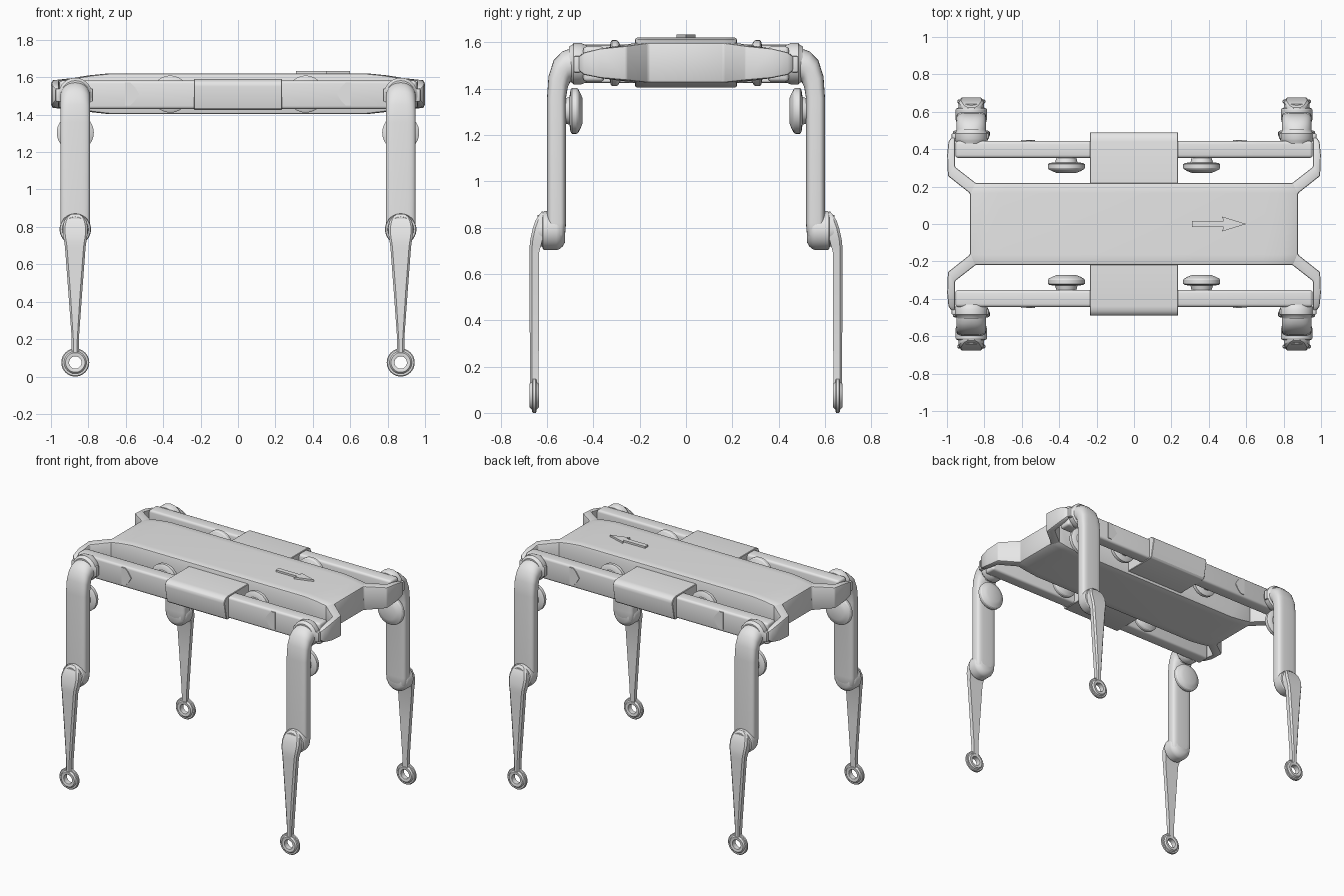
import bpy, bmesh, math
from mathutils import Vector

cube = bpy.data.objects.get("Cube")
if cube:
    bpy.data.objects.remove(cube, do_unlink=True)

grey = bpy.data.materials.new("light_grey")
grey.use_nodes = True
GREY = (0.8, 0.8, 0.8, 1.0)
grey.diffuse_color = GREY
grey.node_tree.nodes["Principled BSDF"].inputs["Base Color"].default_value = GREY


def finish(name, bm, mirror="", bevel=0.0, segments=2):
    """Bevel sharp edges, shade, and mirror the part across the named axes."""
    bmesh.ops.recalc_face_normals(bm, faces=bm.faces)
    if bevel:
        edges = [e for e in bm.edges if e.calc_face_angle(0) > math.radians(40)]
        bmesh.ops.bevel(bm, geom=edges, offset=bevel, segments=segments,
                        profile=0.5, affect='EDGES', clamp_overlap=True)
    mesh = bpy.data.meshes.new(name)
    bm.to_mesh(mesh)
    bm.free()
    mesh.materials.append(grey)
    mesh.shade_smooth()
    mesh.set_sharp_from_angle(angle=math.radians(30))
    obj = bpy.data.objects.new(name, mesh)
    bpy.context.scene.collection.objects.link(obj)
    if mirror:
        mod = obj.modifiers.new("mirror", 'MIRROR')
        mod.use_axis = ("x" in mirror, "y" in mirror, False)
        mod.use_mirror_merge = False
    return obj


def loft(name, rings, caps=True, closed=False, **kw):
    """Skin a list of equal-length point rings."""
    bm = bmesh.new()
    rows = [[bm.verts.new(p) for p in ring] for ring in rings]
    pairs = list(zip(rows, rows[1:]))
    if closed:
        pairs.append((rows[-1], rows[0]))
    for a, b in pairs:
        n = len(a)
        for i in range(n):
            j = (i + 1) % n
            bm.faces.new((a[i], a[j], b[j], b[i]))
    if caps and not closed:
        bm.faces.new(rows[0])
        bm.faces.new(rows[-1])
    return finish(name, bm, **kw)


def lathe(name, x, z, profile, closed=False, n=40, **kw):
    """Turn a (y, radius) profile around an axis along y."""
    rings = [[(x + r * math.cos(2 * math.pi * i / n), y,
               z + r * math.sin(2 * math.pi * i / n)) for i in range(n)]
             for y, r in profile]
    return loft(name, rings, closed=closed, **kw)


def oval(x, y, z, tilt, hw, hd, power, n=32):
    """Rounded cross-section; tilt 0 faces along y, 90 faces along z."""
    v = Vector((0, math.sin(math.radians(tilt)), math.cos(math.radians(tilt))))
    pts = []
    for i in range(n):
        c, s = math.cos(2 * math.pi * i / n), math.sin(2 * math.pi * i / n)
        a = math.copysign(abs(c) ** (2 / power), c) * hw
        b = math.copysign(abs(s) ** (2 / power), s) * hd
        pts.append(Vector((x + a, y, z)) + v * b)
    return pts


def box(name, x0, x1, y0, y1, z0, z1, **kw):
    ring = [(y0, z0), (y1, z0), (y1, z1), (y0, z1)]
    return loft(name, [[(x, y, z) for y, z in ring] for x in (x0, x1)], **kw)


# Central deck, slightly thinner toward both ends
half = [(0.877, 1.427), (0.79, 1.414), (0.70, 1.404),]
upper = [(0.70, 1.62), (0.79, 1.611), (0.877, 1.598)]
outline = half + [(-x, z) for x, z in reversed(half)]
outline += [(-x, z) for x, z in reversed(upper)] + upper
plan = [(-0.22, 0.975), (-0.165, 1.0), (0.165, 1.0), (0.22, 0.975)]
loft("deck", [[(x * k, y, z) for x, z in outline] for y, k in plan], bevel=0.01)

# Direction arrow on the deck
arrow = [(0.31, -0.017), (0.48, -0.017), (0.47, -0.04), (0.60, 0),
         (0.47, 0.04), (0.48, 0.017), (0.31, 0.017)]
loft("direction_arrow", [[(x, y, z) for x, y in arrow] for z in (1.615, 1.633)])

# Corner arms reaching from the deck to the rail ends
stations = [  # outer x, y, inner x, y, low z, high z
    (0.872, 0.13, 0.80, 0.19, 1.426, 1.597),
    (0.878, 0.165, 0.85, 0.222, 1.426, 1.597),
    (0.995, 0.257, 0.957, 0.305, 1.436, 1.584),
    (0.999, 0.37, 0.957, 0.37, 1.446, 1.573),
    (0.992, 0.44, 0.957, 0.44, 1.460, 1.556),
    (0.975, 0.464, 0.957, 0.464, 1.478, 1.538)]
loft("corner_arm", [[(ox, oy, a), (ox, oy, b), (ix, iy, b), (ix, iy, a)]
                    for ox, oy, ix, iy, a, b in stations],
     mirror="xy", bevel=0.008)

# Side rails and the housings at their middle
box("side_rail", -0.955, 0.955, 0.353, 0.444, 1.43, 1.582,
    mirror="y", bevel=0.016, segments=3)
housing = [(0.21, 1.425), (0.455, 1.425), (0.466, 1.437), (0.49, 1.55),
           (0.485, 1.572), (0.465, 1.586), (0.44, 1.59), (0.21, 1.59)]
loft("rail_housing", [[(x, y, z) for y, z in housing] for x in (-0.235, 0.235)],
     mirror="y", bevel=0.003, segments=1)

# Pointed marker plates on the rails
marker = [(0.605, 1.45), (0.605, 1.572), (0.575, 1.572), (0.553, 1.55),
          (0.528, 1.511), (0.553, 1.472), (0.575, 1.45)]
loft("rail_marker", [[(x, y, z) for x, z in marker] for y in (0.44, 0.449)],
     mirror="xy")

# Round motor caps inside the rails and inside the upper legs
cap = [(0, 0.055), (0.008, 0.075), (0.018, 0.094), (0.026, 0.099),
       (0.046, 0.099), (0.052, 0.09), (0.056, 0.06), (0.09, 0.05)]
lathe("rail_motor_cap", 0.362, 1.51, [(0.274 + y, r) for y, r in cap], mirror="xy")
lathe("leg_motor_cap", 0.87, 1.304, [(0.447 + y, r) for y, r in cap], mirror="xy")

# Hip joints
lathe("hip_collar", 0.87, 1.507,
      [(0.43, 0.08), (0.445, 0.086), (0.455, 0.09), (0.485, 0.09),
       (0.49, 0.083), (0.505, 0.075)], mirror="xy")
box("hip_block", 0.775, 0.975, 0.455, 0.485, 1.47, 1.54, mirror="xy", bevel=0.006)

# Upper legs, bending out of the hip and running straight down
path = [  # y, z, tilt, half width, half depth, roundness
    (0.45, 1.504, 0, 0.080, 0.075, 2.0),
    (0.495, 1.502, 0, 0.080, 0.073, 2.0),
    (0.518, 1.493, 14, 0.080, 0.069, 2.3),
    (0.537, 1.472, 34, 0.080, 0.061, 2.7),
    (0.552, 1.430, 60, 0.080, 0.048, 3.4),
    (0.559, 1.360, 90, 0.080, 0.041, 4.0),
    (0.559, 0.820, 90, 0.080, 0.041, 4.0),
    (0.561, 0.770, 90, 0.076, 0.039, 4.0),
    (0.566, 0.735, 90, 0.060, 0.033, 3.5),
    (0.572, 0.712, 90, 0.030, 0.024, 3.0)]
loft("upper_leg", [oval(0.87, *p) for p in path], mirror="xy")

# Knee joints
lathe("knee_joint", 0.87, 0.787,
      [(0.522, 0.05), (0.532, 0.068), (0.546, 0.08), (0.56, 0.084),
       (0.612, 0.084), (0.618, 0.08), (0.62, 0.07), (0.642, 0.066)], mirror="xy")


def slab(z, y0, y1, hw):
    """Chamfered cross-section of the lower leg."""
    c = min(0.011, hw * 0.45, (y1 - y0) * 0.35)
    pts = [(hw, y0), (hw, y1 - c), (hw - c, y1), (c - hw, y1),
           (-hw, y1 - c), (-hw, y0)]
    return [(0.87 + x, y, z) for x, y in pts]


# Lower legs, tapering from the knee to the foot
cuts = [(0.870, 0.617, 0.622, 0.020), (0.855, 0.617, 0.634, 0.044),
        (0.830, 0.617, 0.650, 0.060), (0.795, 0.617, 0.662, 0.067),
        (0.750, 0.619, 0.672, 0.064), (0.720, 0.627, 0.675, 0.059),
        (0.690, 0.635, 0.675, 0.055), (0.450, 0.635, 0.675, 0.037),
        (0.200, 0.636, 0.674, 0.019), (0.122, 0.637, 0.673, 0.019)]
loft("lower_leg", [slab(*c) for c in cuts], mirror="xy")

# Ring feet with a raised hub around an open hole
foot = [(0.637, 0.033), (0.635, 0.037), (0.635, 0.052), (0.640, 0.057),
        (0.645, 0.060), (0.645, 0.070), (0.649, 0.075), (0.661, 0.075),
        (0.665, 0.070), (0.665, 0.060), (0.670, 0.057), (0.675, 0.052),
        (0.675, 0.037), (0.673, 0.033)]
lathe("foot_ring", 0.87, 0.08 - 0.005, foot, closed=True, mirror="xy")
